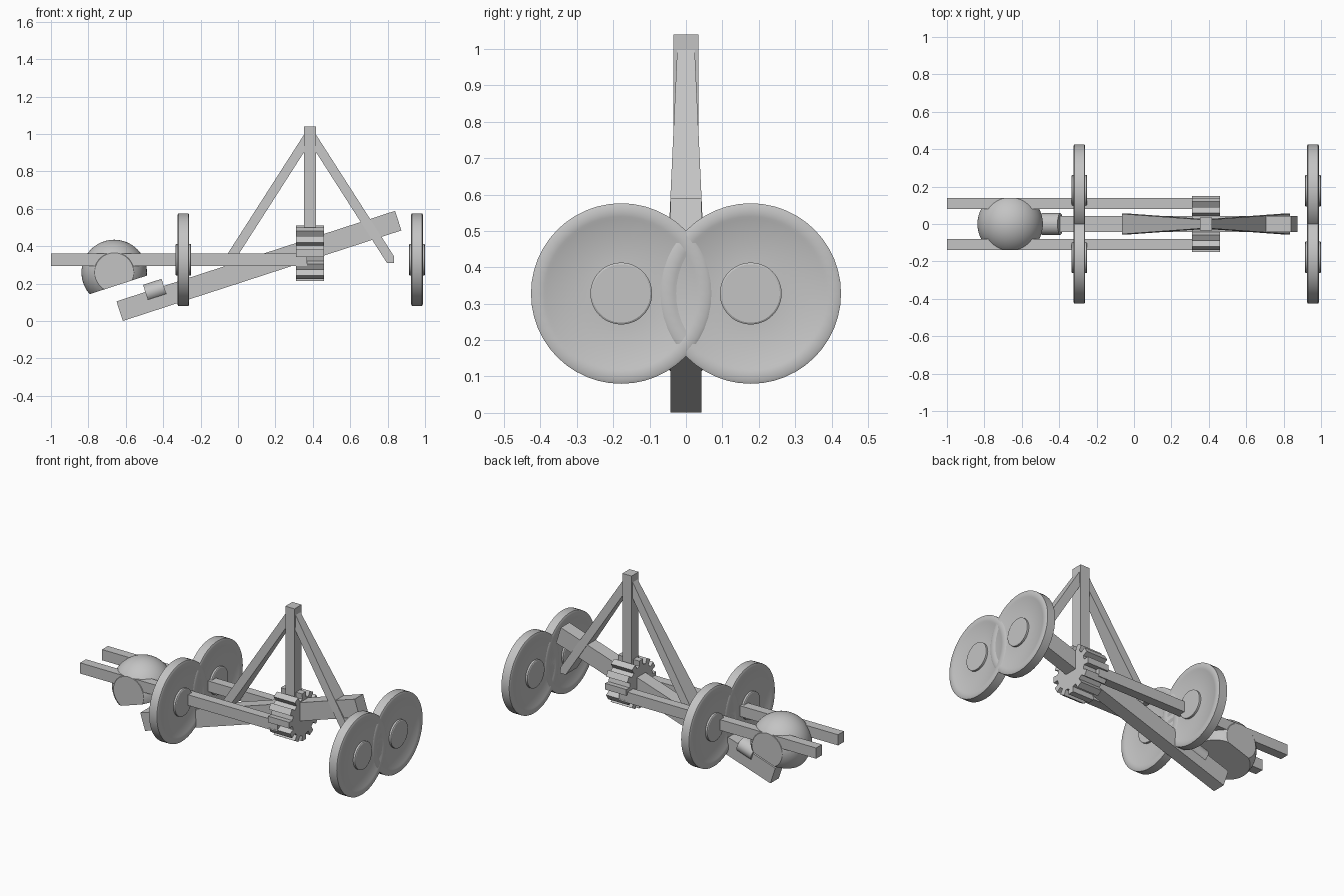
import bpy, bmesh, math
from mathutils import Vector

cube = bpy.data.objects.get("Cube")
if cube:
    bpy.data.objects.remove(cube, do_unlink=True)

grey = bpy.data.materials.new("plain grey")
grey.use_nodes = True
colour = (0.55, 0.55, 0.55, 1)
grey.diffuse_color = colour
grey.node_tree.nodes["Principled BSDF"].inputs["Base Color"].default_value = colour

TILT = math.radians(18)
GEAR_X, GEAR_Z = 0.385, 0.363


def finish(bm, name, smooth=False):
    bmesh.ops.recalc_face_normals(bm, faces=bm.faces)
    mesh = bpy.data.meshes.new(name)
    bm.to_mesh(mesh)
    bm.free()
    mesh.materials.append(grey)
    obj = bpy.data.objects.new(name, mesh)
    bpy.context.collection.objects.link(obj)
    if smooth:
        bpy.ops.object.select_all(action='DESELECT')
        obj.select_set(True)
        bpy.context.view_layer.objects.active = obj
        bpy.ops.object.shade_smooth_by_angle(angle=math.radians(30))
    return obj


def loft(name, rings, smooth=False):
    """Join matching rings of points and cap both ends."""
    bm = bmesh.new()
    loops = [[bm.verts.new(p) for p in ring] for ring in rings]
    n = len(loops[0])
    for a, b in zip(loops, loops[1:]):
        for i in range(n):
            j = (i + 1) % n
            bm.faces.new((a[i], a[j], b[j], b[i]))
    bm.faces.new(loops[0])
    bm.faces.new(loops[-1])
    return finish(bm, name, smooth)


def box(name, x0, x1, y0, y1, z0, z1):
    ring = [(y0, z0), (y1, z0), (y1, z1), (y0, z1)]
    return loft(name, [[(x, y, z) for y, z in ring] for x in (x0, x1)])


def circle(x, y, z, r, n=48):
    return [(x, y + r * math.cos(2 * math.pi * i / n),
             z + r * math.sin(2 * math.pi * i / n)) for i in range(n)]


# Two pairs of overlapping wheels with raised hubs and shallow dished faces
side = [(0.045, 0.042), (0.08, 0.042), (0.085, 0.039), (0.085, 0.027),
        (0.205, 0.027), (0.212, 0.031), (0.24, 0.031), (0.248, 0.027)]
profile = [(r, -h) for r, h in side] + [(r, h) for r, h in reversed(side)]
for end, wx in (("right", -0.292), ("left", 0.957)):
    for place, wy in (("front", -0.178), ("back", 0.178)):
        loft(f"{end}_{place}_wheel",
             [circle(wx + h, wy, 0.328, r) for r, h in profile], True)

# Side rails
for place, s in (("front", -1), ("back", 1)):
    box(place + "_rail", -1.0, 0.37, s * 0.08, s * 0.138, 0.295, 0.362)

# Upright post and its two flared braces
box("post", 0.353, 0.417, -0.035, 0.035, 0.36, 1.04)


def brace_half(z):
    return 0.024 + (1.0 - z) * 0.046


outline = [(0.0, 1.04), (0.03, 1.0), (0.45, 0.345), (0.45, 0.31),
           (0.412, 0.31), (0.0, 0.953)]
for label, s in (("right", -1), ("left", 1)):
    loft(label + "_brace",
         [[(GEAR_X + s * x, e * brace_half(z), z) for x, z in outline]
          for e in (-1, 1)])

# Toothed wheel round the foot of the post
TEETH = 12
ring = []
for t in range(TEETH):
    mid = 2 * math.pi * t / TEETH
    for off, r in ((-0.15, 0.116), (-0.13, 0.15), (0.13, 0.15), (0.15, 0.116)):
        ring.append((r * math.cos(mid + off), r * math.sin(mid + off)))
loft("gear", [[(GEAR_X + d, y, GEAR_Z + z) for y, z in ring]
              for d in (-0.074, 0.074)])

# Tilted throwing arm
arm = box("arm", -0.783, 0.783, -0.042, 0.042, -0.055, 0.055)
arm.location = (0.112, 0, 0.295)
arm.rotation_euler = (0, -TILT, 0)

# Short round collar lying along the arm
collar = loft("collar", [circle(x, 0, 0, 0.05, 32) for x in (-0.052, 0.052)], True)
collar.scale = (1, 1.15, 1)
collar.location = (-0.443, 0, 0.162)
collar.rotation_euler = (0, -TILT, 0)

# Ball with flattened sides and a tilted flat underside
centre = Vector((-0.662, 0, 0.26))
bm = bmesh.new()
bmesh.ops.create_uvsphere(bm, u_segments=48, v_segments=32, radius=0.175)
down = Vector((math.sin(TILT), 0, -math.cos(TILT)))
for normal, dist in ((down, 0.07), (Vector((0, 1, 0)), 0.14),
                     (Vector((0, -1, 0)), 0.14)):
    geom = bm.verts[:] + bm.edges[:] + bm.faces[:]
    bmesh.ops.bisect_plane(bm, geom=geom, dist=1e-5, plane_co=normal * dist,
                           plane_no=normal, clear_outer=True)
    rim = [e for e in bm.edges if e.is_boundary]
    bmesh.ops.holes_fill(bm, edges=rim, sides=0)
finish(bm, "ball", True).location = centre
